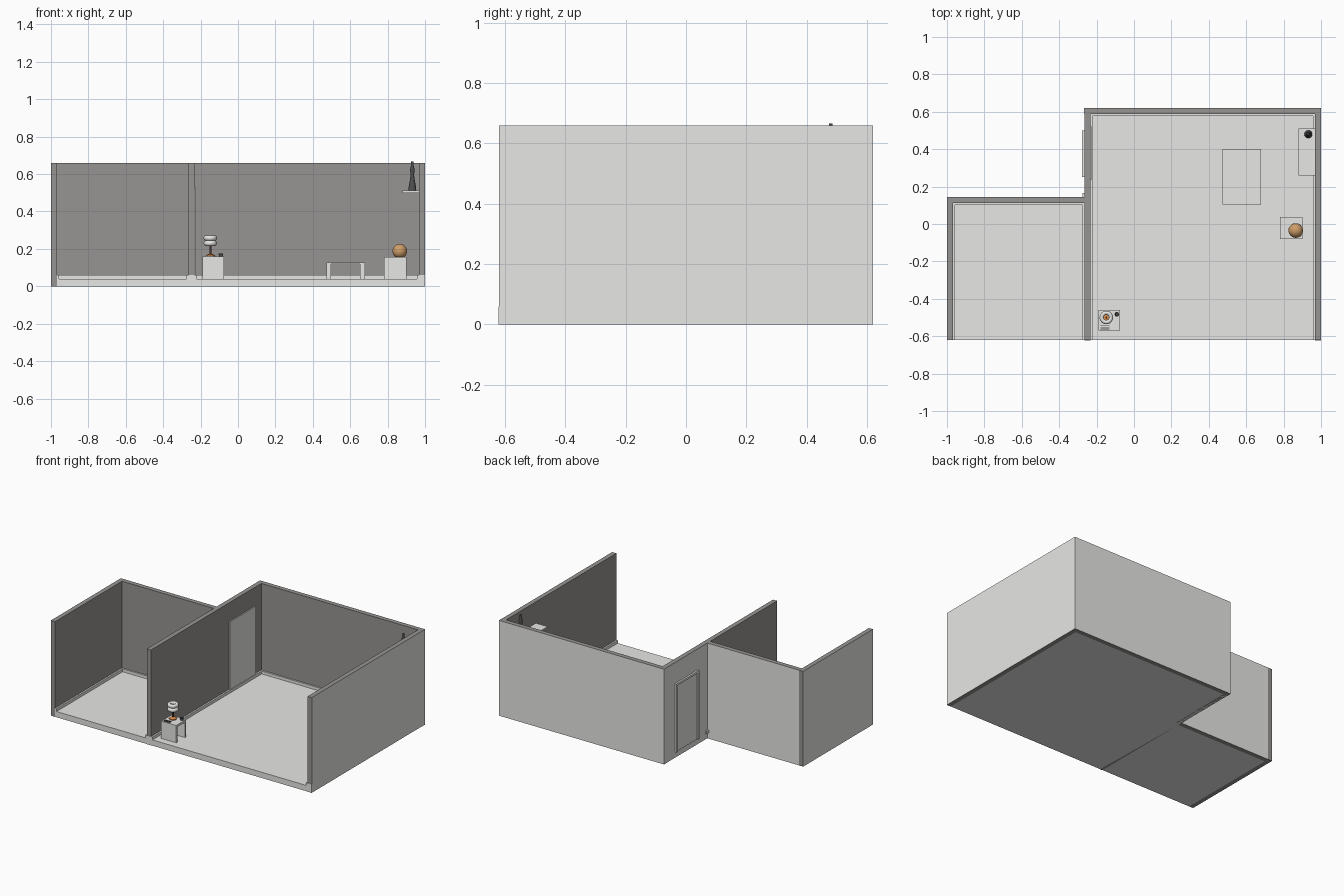
import bpy, bmesh, math
from mathutils import Vector

cube = bpy.data.objects.get("Cube")
if cube:
    bpy.data.objects.remove(cube, do_unlink=True)


def material(name, r, g, b):
    m = bpy.data.materials.new(name)
    m.use_nodes = True
    m.diffuse_color = (r, g, b, 1)
    m.node_tree.nodes["Principled BSDF"].inputs["Base Color"].default_value = (r, g, b, 1)
    return m


LIGHT = material("off_white", 0.8, 0.8, 0.78)
DARK = material("warm_grey", 0.31, 0.3, 0.29)
CHARCOAL = material("charcoal", 0.08, 0.08, 0.08)
TAN = material("tan", 0.62, 0.34, 0.14)
ORANGE = material("orange", 0.7, 0.26, 0.07)
BROWN = material("dark_brown", 0.13, 0.07, 0.04)


def finish(name, bm, mats, smooth=False):
    mesh = bpy.data.meshes.new(name)
    bm.to_mesh(mesh)
    bm.free()
    for m in mats:
        mesh.materials.append(m)
    ob = bpy.data.objects.new(name, mesh)
    bpy.context.collection.objects.link(ob)
    if smooth:
        bpy.ops.object.select_all(action="DESELECT")
        ob.select_set(True)
        bpy.context.view_layer.objects.active = ob
        bpy.ops.object.shade_smooth_by_angle(angle=math.radians(40))
    return ob


def box(name, x, y, z, mat=LIGHT, outside=None):
    """Box from (min, max) ranges; the face towards `outside` is light."""
    bm = bmesh.new()
    bmesh.ops.create_cube(bm, size=1)
    for v in bm.verts:
        v.co = Vector([r[0] if c < 0 else r[1] for c, r in zip(v.co, (x, y, z))])
    bm.normal_update()
    if outside:
        for f in bm.faces:
            f.material_index = int(f.normal.dot(Vector(outside)) > 0.9)
    return finish(name, bm, [mat, LIGHT])


def lathe(name, profile, centre, mat, segments=24):
    """Spin a (radius, height) profile around a vertical axis."""
    bm = bmesh.new()
    vs = [bm.verts.new((r, 0, h)) for r, h in profile]
    edges = [bm.edges.new(p) for p in zip(vs, vs[1:])]
    bmesh.ops.spin(bm, geom=vs + edges, axis=(0, 0, 1), cent=(0, 0, 0),
                   steps=segments, angle=math.tau)
    bmesh.ops.remove_doubles(bm, verts=bm.verts, dist=1e-5)
    bmesh.ops.recalc_face_normals(bm, faces=bm.faces)
    bmesh.ops.translate(bm, verts=bm.verts, vec=centre)
    return finish(name, bm, [mat], True)


# Room layout
FRONT, BACK, MID = -0.62, 0.62, 0.145
T, TOP, FLOOR, SKIRT = 0.032, 0.66, 0.04, 0.06
DIV = -0.265
INNER = DIV + T

# Floors
box("small_room_floor", (-1 + T, DIV), (FRONT, MID - T), (0, FLOOR))
box("large_room_floor", (DIV + 0.001, 1 - T), (FRONT, BACK - T), (0, FLOOR))

# Walls, light on the outside only
box("small_room_left_wall", (-1, -1 + T), (FRONT, MID), (0, TOP), DARK, (-1, 0, 0))
box("small_room_back_wall", (-1 + T, DIV), (MID - T, MID), (0, TOP), DARK, (0, 1, 0))
box("dividing_wall", (DIV, INNER), (FRONT, MID), (0, TOP), DARK)
box("large_room_side_wall", (DIV, INNER), (MID, BACK - T), (0, TOP), DARK, (-1, 0, 0))
box("large_room_back_wall", (DIV, 1), (BACK - T, BACK), (0, TOP), DARK, (0, 1, 0))
box("large_room_right_wall", (1 - T, 1), (FRONT, BACK - T), (0, TOP), DARK, (1, 0, 0))
box("back_corner_cover_left", (DIV - 0.001, DIV), (BACK - T, BACK), (0, TOP))
box("back_corner_cover_right", (1, 1.001), (BACK - T, BACK), (0, TOP))

# Skirting boards and their front caps
S = 0.011
Z = (FLOOR, SKIRT)
box("small_skirting_left", (-1 + T, -1 + T + S), (FRONT, MID - T), Z)
box("small_skirting_back", (-1 + T, DIV), (MID - T - S, MID - T), Z)
box("small_skirting_right", (DIV - S, DIV), (FRONT, MID - T), Z)
box("large_skirting_left", (INNER, INNER + S), (FRONT, BACK - T), Z)
box("large_skirting_back", (INNER, 1 - T), (BACK - T - S, BACK - T), Z)
box("large_skirting_right", (1 - T - S, 1 - T), (FRONT, BACK - T), Z)
box("outer_skirting_end", (DIV - S, DIV), (MID, MID + 0.022), Z)
box("divider_cap", (DIV, INNER), (FRONT - 0.002, FRONT), (0, SKIRT))
box("right_wall_cap", (1 - T, 1), (FRONT - 0.002, FRONT), (0, SKIRT))

# Door, with a framed panel on the outside
box("inner_door", (INNER, INNER + 0.007), (0.235, 0.52), (FLOOR, 0.53))
box("outer_door_panel", (DIV - 0.005, DIV), (0.265, 0.485), (FLOOR, 0.5))
for name, y in (("near", (0.25, 0.265)), ("far", (0.485, 0.5))):
    box("door_frame_" + name, (DIV - 0.012, DIV), y, (FLOOR, 0.515))
box("door_frame_top", (DIV - 0.012, DIV), (0.265, 0.485), (0.5, 0.515))

# Side table with an arch open to the sides
box("side_table_top", (-0.19, -0.075), (-0.57, -0.46), (0.145, 0.16))
for name, y in (("front", (-0.57, -0.555)), ("back", (-0.475, -0.46))):
    box("side_table_panel_" + name, (-0.19, -0.075), y, (FLOOR, 0.145))

# Lamp with two stacked ring shades
lamp = Vector((-0.148, -0.5, 0.16))
lathe("lamp_base", [(0, 0), (0.024, 0), (0.024, 0.006), (0.012, 0.012), (0, 0.014)], lamp, ORANGE)
lathe("lamp_stem", [(0, 0.01), (0.005, 0.01), (0.005, 0.1), (0, 0.1)], lamp, BROWN, 12)
for i, h in enumerate((0.07, 0.098)):
    ring = [(0.025 + 0.011 * math.cos(a), h + 0.014 * math.sin(a))
            for a in [math.tau * k / 12 for k in range(13)]]
    lathe("lamp_shade_%d" % (i + 1), ring, lamp, LIGHT)

# Small things on the side table
lathe("cup", [(0, 0), (0.01, 0), (0.012, 0.015), (0.009, 0.015), (0.008, 0.004), (0, 0.004)],
      (-0.092, -0.483, 0.16), CHARCOAL, 16)
for i in range(3):
    y = -0.563 + i * 0.009
    box("pen_%d" % (i + 1), (-0.178, -0.13), (y, y + 0.003), (0.16, 0.163), CHARCOAL)

# Low table
X, Y = (0.472, 0.678), (0.105, 0.4)
box("low_table_top", X, Y, (0.12, 0.126))
for i in (0, 1):
    for j in (0, 1):
        x, y = X[i] - i * 0.025, Y[j] - j * 0.025
        box("low_table_leg_%d" % (i * 2 + j + 1), (x, x + 0.025), (y, y + 0.025), (FLOOR, 0.12))

# Block stand and ball
box("block_stand", (0.78, 0.9), (-0.08, 0.037), (FLOOR, 0.157))
bm = bmesh.new()
bmesh.ops.create_uvsphere(bm, u_segments=32, v_segments=16, radius=0.039)
bmesh.ops.translate(bm, verts=bm.verts, vec=(0.865, -0.035, 0.188))
finish("ball", bm, [TAN], True)

# Wall shelf and slender vase
box("wall_shelf", (0.88, 1 - T), (0.26, 0.51), (0.5, 0.512))
lathe("vase", [(0, 0), (0.021, 0), (0.021, 0.012), (0.013, 0.055), (0.009, 0.085),
               (0.013, 0.11), (0.007, 0.135), (0.006, 0.154), (0, 0.154)],
      (0.932, 0.48, 0.512), CHARCOAL)
